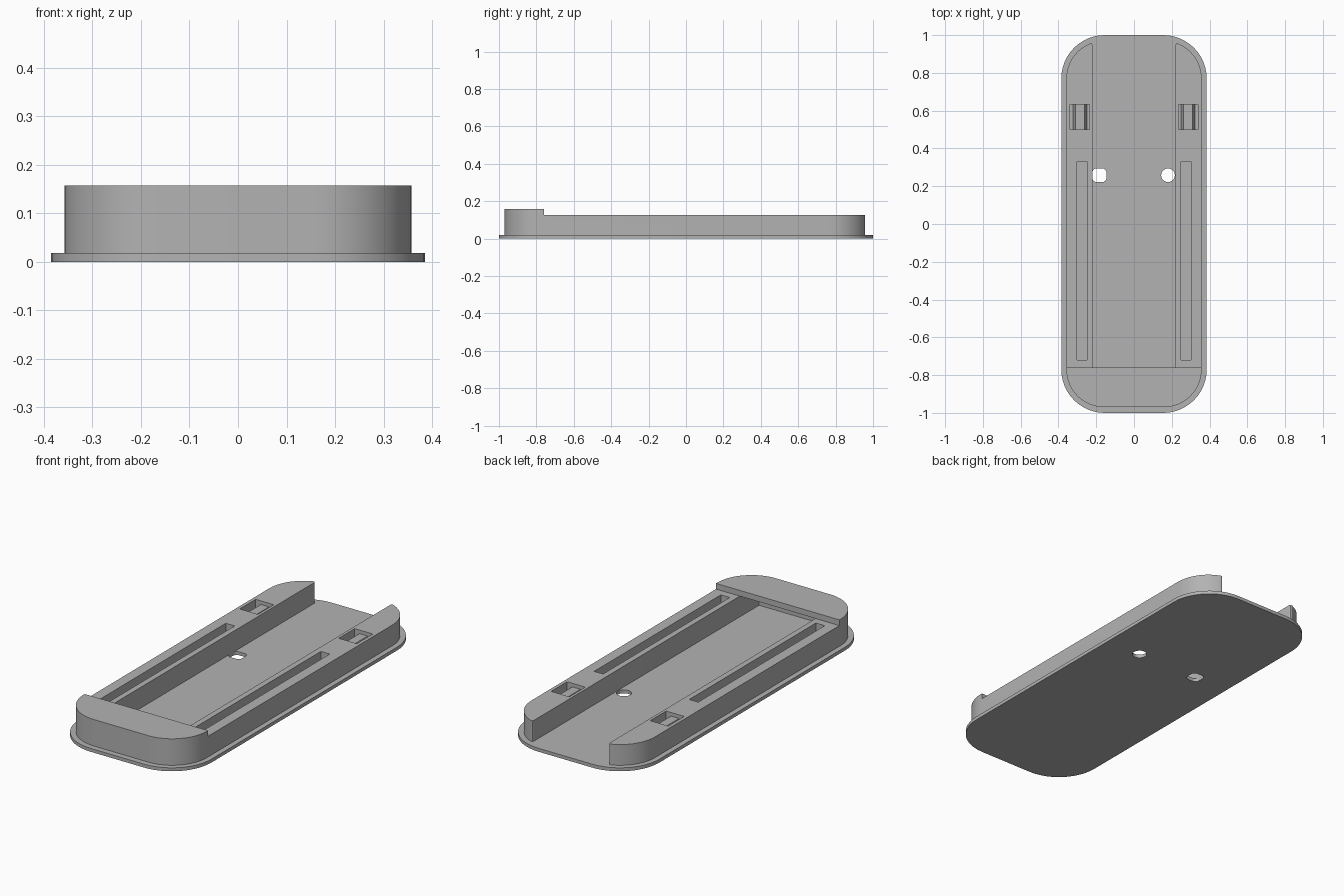
import bpy
import bmesh
from math import cos, sin, pi

if "Cube" in bpy.data.objects:
    bpy.data.objects.remove(bpy.data.objects["Cube"], do_unlink=True)

PLATE_TOP, RAIL_TOP, CAP_TOP = 0.018, 0.127, 0.157
CAP_BACK, CHANNEL = -0.76, 0.22

grey = bpy.data.materials.new("plain grey")
grey.use_nodes = True
colour = (0.45, 0.45, 0.45, 1)
grey.diffuse_color = colour
grey.node_tree.nodes["Principled BSDF"].inputs["Base Color"].default_value = colour


def prism(name, x0, x1, y0, y1, z0, z1, radius=0, steps=12):
    """Upright block with optionally rounded vertical corners."""
    if radius:
        points = []
        corners = [(x1 - radius, y1 - radius), (x0 + radius, y1 - radius),
                   (x0 + radius, y0 + radius), (x1 - radius, y0 + radius)]
        for i, (cx, cy) in enumerate(corners):
            for k in range(steps + 1):
                a = (i + k / steps) * pi / 2
                points.append((cx + radius * cos(a), cy + radius * sin(a)))
    else:
        points = [(x1, y1), (x0, y1), (x0, y0), (x1, y0)]
    bm = bmesh.new()
    face = bm.faces.new([bm.verts.new((x, y, z0)) for x, y in points])
    bmesh.ops.remove_doubles(bm, verts=bm.verts, dist=1e-5)
    result = bmesh.ops.extrude_face_region(bm, geom=list(bm.faces))
    for v in result["geom"]:
        if isinstance(v, bmesh.types.BMVert):
            v.co.z = z1
    bmesh.ops.recalc_face_normals(bm, faces=bm.faces)
    mesh = bpy.data.meshes.new(name)
    bm.to_mesh(mesh)
    bm.free()
    mesh.materials.append(grey)
    obj = bpy.data.objects.new(name, mesh)
    bpy.context.collection.objects.link(obj)
    return obj


def cut(target, cutters):
    """Subtract the cutters, bake the result and remove them."""
    for c in cutters:
        c.hide_render = True
        mod = target.modifiers.new("cut", "BOOLEAN")
        mod.operation, mod.solver, mod.object = "DIFFERENCE", "EXACT", c
    graph = bpy.context.evaluated_depsgraph_get()
    baked = bpy.data.meshes.new_from_object(target.evaluated_get(graph))
    target.modifiers.clear()
    target.data = baked
    for c in cutters:
        bpy.data.objects.remove(c, do_unlink=True)


def smooth(obj):
    bpy.ops.object.select_all(action="DESELECT")
    obj.select_set(True)
    bpy.context.view_layer.objects.active = obj
    bpy.ops.object.shade_smooth_by_angle(angle=pi / 6)


# Base plate with one round and one squarish screw hole
plate = prism("base_plate", -0.385, 0.385, -1, 1, 0, PLATE_TOP, 0.23)
cut(plate, [
    prism("round_hole", 0.144, 0.216, 0.222, 0.294, -0.1, 0.1, 0.036),
    prism("square_hole", -0.22, -0.146, 0.222, 0.294, -0.1, 0.1, 0.022),
])
smooth(plate)

# Housing: two side rails joined by a raised front cap
housing = prism("rails_and_cap", -0.358, 0.358, -0.97, 0.97, PLATE_TOP, CAP_TOP, 0.2)
cutters = [
    prism("channel", -CHANNEL, CHANNEL, CAP_BACK, 1.1, -0.1, 0.3),
    prism("under_cap", -CHANNEL, CHANNEL, -0.92, -0.7, -0.1, RAIL_TOP),
    prism("step", -0.5, 0.5, CAP_BACK, 1.1, RAIL_TOP, 0.3),
]
for s in (-1, 1):
    x0, x1 = sorted((s * 0.25, s * 0.302))
    cutters.append(prism("slot", x0, x1, -0.72, 0.33, 0.03, 0.3))
    x0, x1 = sorted((s * 0.235, s * 0.34))
    cutters.append(prism("pocket", x0, x1, 0.5, 0.632, 0.06, 0.3))
cut(housing, cutters)

# Round the inner tips at the open end of the rails
bm = bmesh.new()
bm.from_mesh(housing.data)
tips = [e for e in bm.edges
        if all(abs(abs(v.co.x) - CHANNEL) < 0.002 and v.co.y > 0.9 for v in e.verts)
        and abs(e.verts[0].co.z - e.verts[1].co.z) > 0.05]
if tips:
    bmesh.ops.bevel(bm, geom=tips, offset=0.013, segments=4, profile=0.5,
                    affect="EDGES", clamp_overlap=True)
bm.to_mesh(housing.data)
bm.free()
smooth(housing)

# Tapered catch standing in each rail pocket
for side, s in (("left", 1), ("right", -1)):
    x0, x1 = sorted((s * 0.25, s * 0.322))
    catch = prism(side + "_catch", x0, x1, 0.5, 0.632, 0.06, 0.108)
    for v in catch.data.vertices:
        if v.co.z > 0.1:
            v.co.x += (s * 0.286 - v.co.x) * 0.35
    smooth(catch)
